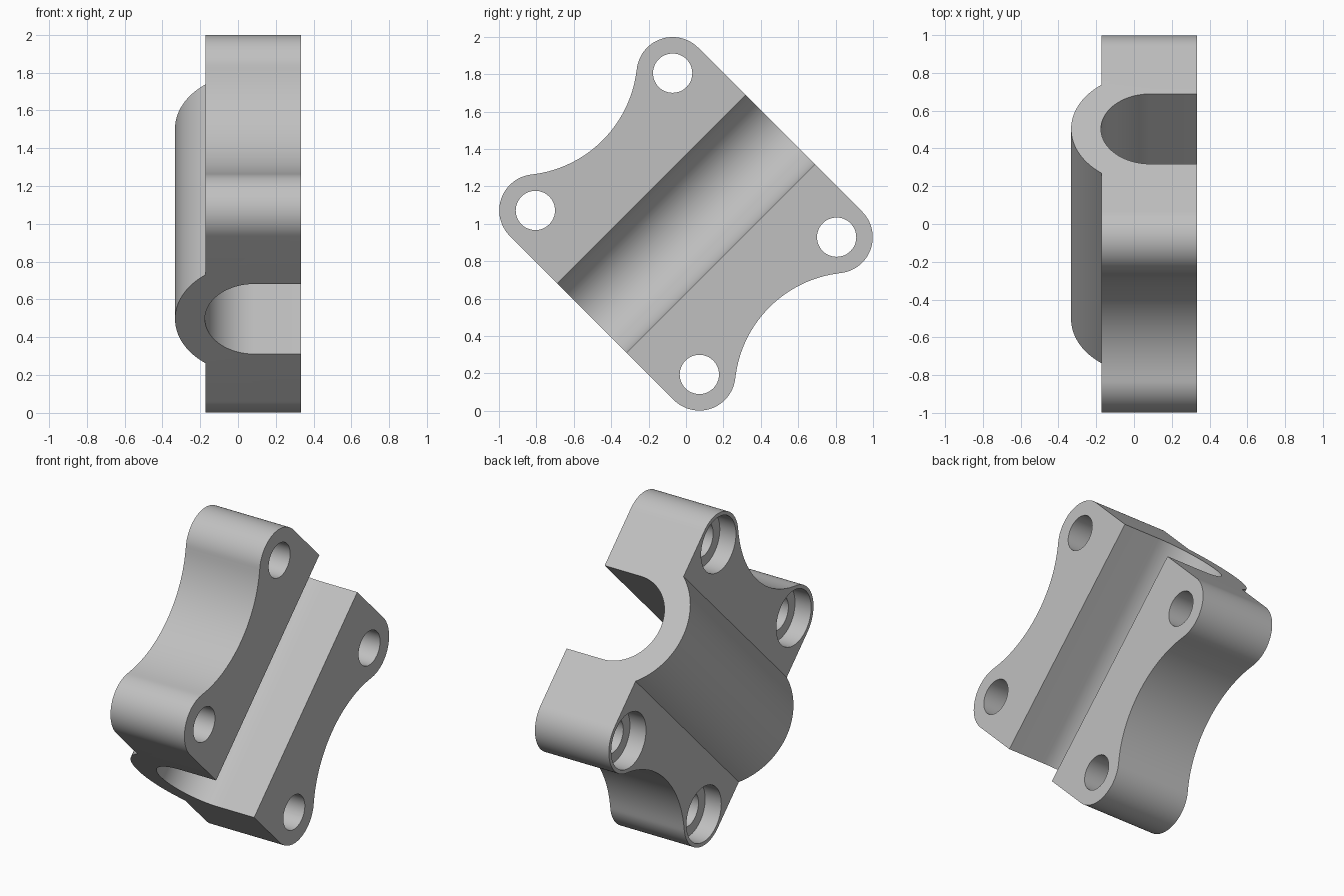
import bpy, bmesh
from math import sin, cos, pi, sqrt, atan2, asin

if "Cube" in bpy.data.objects:
    bpy.data.objects.remove(bpy.data.objects["Cube"])

S = sqrt(0.5)
FRONT, BACK = 0.333, -0.172          # clamping face and bolt-head face of the flange
BOSS_U, BOSS_V, BOSS_R = 0.519, 0.62, 0.193
END_U = BOSS_U + BOSS_R              # flat ends of the saddle
WAIST_V, WAIST_R = 1.267, 0.636      # concave sides
BORE_X, BORE_R, RIB_R = 0.087, 0.262, 0.42


def place(x, u, v):
    """u runs along the channel, v across it; both are turned 45 degrees."""
    return (x, (u + v) * S, 1 + (u - v) * S)


def arc(cx, cy, r, a, b, n):
    return [(cx + r * cos(a + (b - a) * i / n), cy + r * sin(a + (b - a) * i / n))
            for i in range(n + 1)]


def prism(name, points, to_3d, lo, hi):
    bm = bmesh.new()
    rings = [[bm.verts.new(to_3d(p, q, d)) for p, q in points] for d in (lo, hi)]
    bm.faces.new(rings[0])
    bm.faces.new(rings[1][::-1])
    n = len(points)
    for i in range(n):
        j = (i + 1) % n
        bm.faces.new((rings[0][i], rings[1][i], rings[1][j], rings[0][j]))
    bmesh.ops.recalc_face_normals(bm, faces=bm.faces)
    mesh = bpy.data.meshes.new(name)
    bm.to_mesh(mesh)
    bm.free()
    obj = bpy.data.objects.new(name, mesh)
    bpy.context.collection.objects.link(obj)
    return obj


def combine(target, tool, operation):
    mod = target.modifiers.new("cut", 'BOOLEAN')
    mod.object, mod.operation, mod.solver = tool, operation, 'EXACT'
    bpy.context.view_layer.objects.active = target
    bpy.ops.object.modifier_apply(modifier=mod.name)
    bpy.data.objects.remove(tool, do_unlink=True)


def along_channel(x, v, u):
    return place(x, u, v)


def through_plate(u, v, x):
    return place(x, u, v)


# Cross-section: flange, rounded rib behind it, U-shaped channel in front
W = 1.0
half = asin(sqrt(RIB_R ** 2 - (BORE_X - BACK) ** 2) / RIB_R)
section = [(FRONT, -W), (BACK, -W)]
section += arc(BORE_X, 0, RIB_R, pi + half, pi - half, 40)
section += [(BACK, W), (FRONT, W), (FRONT, BORE_R)]
section += arc(BORE_X, 0, BORE_R, pi / 2, 3 * pi / 2, 48)
section += [(FRONT, -BORE_R)]
saddle = prism("clamp_saddle", section, along_channel, -1, 1)

# Outline: four rounded corners joined by concave sides
t = atan2(WAIST_V - BOSS_V, BOSS_U)  # tangent direction from waist to boss
side = arc(BOSS_U, BOSS_V, BOSS_R, 0, pi - t, 32)
side += arc(0, WAIST_V, WAIST_R, -t, -pi + t, 40)[1:-1]
side += arc(-BOSS_U, BOSS_V, BOSS_R, t, pi, 32)
outline = side + [(-u, -v) for u, v in side]
combine(saddle, prism("outline_tool", outline, through_plate, -0.6, 0.6), 'INTERSECT')

# Bolt holes with counterbores on the rib side
for su in (-1, 1):
    for sv in (-1, 1):
        for r, lo, hi in ((0.105, -0.5, 0.5), (0.17, -0.5, BACK + 0.11)):
            circle = arc(su * BOSS_U, sv * BOSS_V, r, 0, 2 * pi, 48)[:-1]
            combine(saddle, prism("bolt_hole_tool", circle, through_plate, lo, hi),
                    'DIFFERENCE')

# Plain grey metal
metal = bpy.data.materials.new("grey_metal")
metal.diffuse_color = (0.53, 0.53, 0.53, 1)
metal.use_nodes = True
metal.node_tree.nodes["Principled BSDF"].inputs["Base Color"].default_value = metal.diffuse_color
saddle.data.materials.clear()
saddle.data.materials.append(metal)
for poly in saddle.data.polygons:
    poly.material_index = 0

bpy.ops.object.select_all(action='DESELECT')
saddle.select_set(True)
bpy.context.view_layer.objects.active = saddle
bpy.ops.object.shade_smooth_by_angle(angle=0.5)
